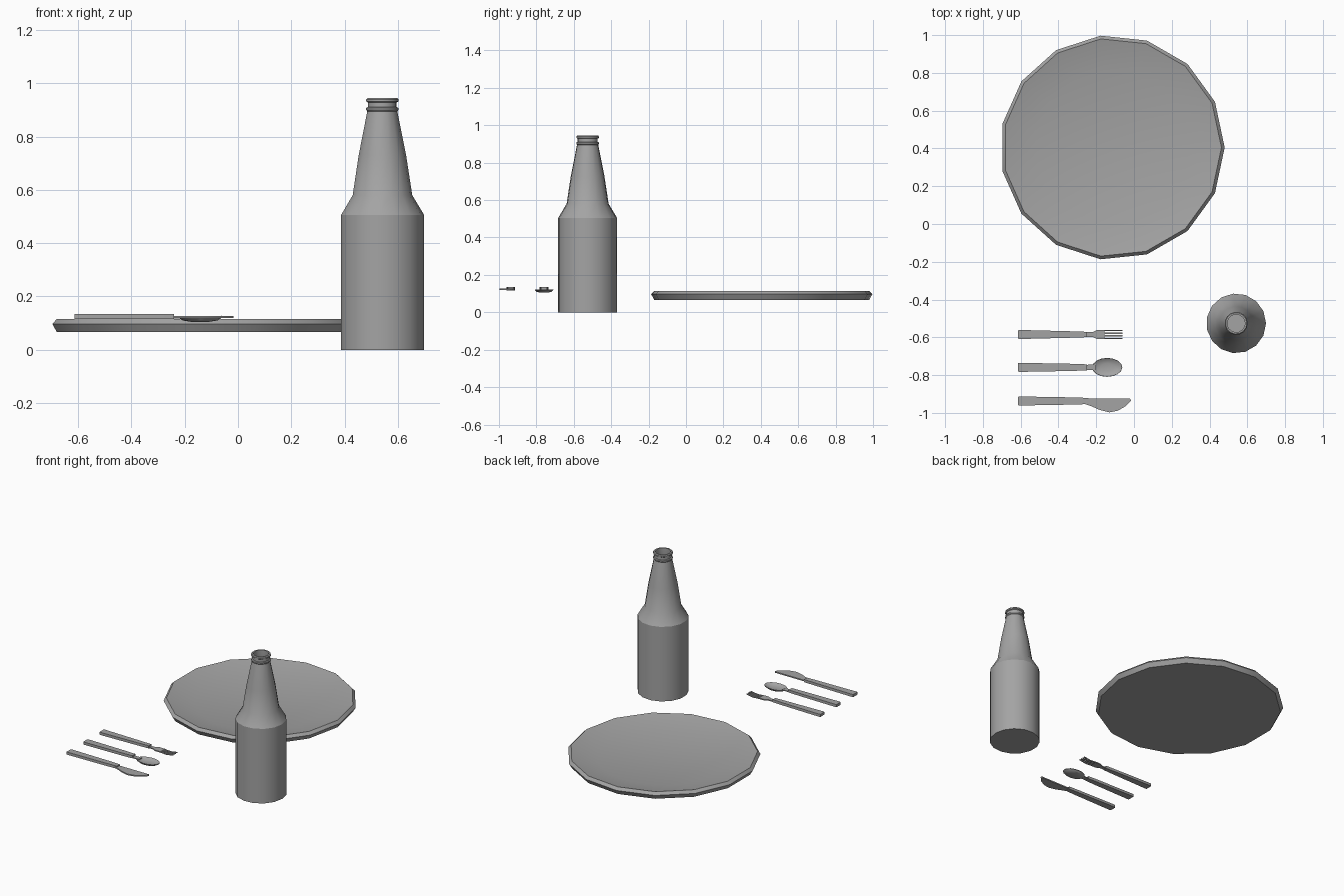
import bpy, bmesh
from math import cos, sin, pi, radians

cube = bpy.data.objects.get("Cube")
if cube:
    bpy.data.objects.remove(cube, do_unlink=True)

grey = bpy.data.materials.new("plain_grey")
grey.use_nodes = True
GREY = (0.37, 0.37, 0.37, 1)
grey.diffuse_color = GREY
grey.node_tree.nodes["Principled BSDF"].inputs["Base Color"].default_value = GREY


def finish(name, bm, location=(0, 0, 0), angle=30):
    bmesh.ops.recalc_face_normals(bm, faces=bm.faces)
    mesh = bpy.data.meshes.new(name)
    bm.to_mesh(mesh)
    bm.free()
    mesh.materials.append(grey)
    obj = bpy.data.objects.new(name, mesh)
    obj.location = location
    bpy.context.collection.objects.link(obj)
    bpy.ops.object.select_all(action='DESELECT')
    obj.select_set(True)
    bpy.context.view_layer.objects.active = obj
    bpy.ops.object.shade_smooth_by_angle(angle=radians(angle))
    return obj


def loft(name, rings, location=(0, 0, 0)):
    """Skin a list of rings and cap the first and last."""
    bm = bmesh.new()
    loops = [[bm.verts.new(p) for p in ring] for ring in rings]
    n = len(loops[0])
    for a, b in zip(loops, loops[1:]):
        for i in range(n):
            j = (i + 1) % n
            bm.faces.new((a[i], a[j], b[j], b[i]))
    bm.faces.new(loops[0])
    bm.faces.new(loops[-1])
    return finish(name, bm, location)


def ring(rx, ry, z, n):
    return [(rx * cos(2 * pi * i / n), ry * sin(2 * pi * i / n), z) for i in range(n)]


def lathe(name, profile, location, n=15):
    return loft(name, [ring(r, r, z, n) for r, z in profile], location)


def slab(name, outline, z0, z1):
    """Extrude a flat outline between two heights."""
    return loft(name, [[(x, y, z) for x, y in outline] for z in (z0, z1)])


# Plate: slanted outer edge, sloping rim, flat well
lathe("plate", [(0.578, 0.067), (0.595, 0.097), (0.578, 0.115), (0.41, 0.077)],
      (-0.115, 0.405, 0))

# Bottle: body, shoulder, tapered neck, two lips and a hollow inside
lathe("bottle", [(0.158, 0), (0.158, 0.505), (0.113, 0.58), (0.09, 0.73), (0.057, 0.895),
                 (0.061, 0.9), (0.061, 0.908), (0.054, 0.911), (0.054, 0.928),
                 (0.061, 0.932), (0.061, 0.94), (0.056, 0.945), (0.047, 0.945),
                 (0.047, 0.89), (0.08, 0.73), (0.1, 0.58), (0.145, 0.5), (0.145, 0.015)],
      (0.541, -0.526, 0))


def handle(name, y, tip_half, end):
    """Thick grip that narrows towards the neck."""
    slab(name, [(-0.613, y - 0.022), (-0.605, y - 0.024), (end - 0.08, y - tip_half - 0.003),
                (end, y - tip_half), (end, y + tip_half), (end - 0.08, y + tip_half + 0.003),
                (-0.605, y + 0.024), (-0.613, y + 0.022)], 0.116, 0.134)


# Fork: grip, neck, head and four tines dipping along their length
FORK_Y = -0.585
handle("fork_handle", FORK_Y, 0.014, -0.25)
slab("fork_head", [(-0.26, FORK_Y - 0.012), (-0.22, FORK_Y - 0.012), (-0.195, FORK_Y - 0.025),
                   (-0.155, FORK_Y - 0.025), (-0.155, FORK_Y + 0.025), (-0.195, FORK_Y + 0.025),
                   (-0.22, FORK_Y + 0.012), (-0.26, FORK_Y + 0.012)], 0.117, 0.124)
for k in range(4):
    y = FORK_Y + (k - 1.5) * 0.0143
    path = [(-0.157, 0.117), (-0.11, 0.114), (-0.062, 0.122)]
    loft(f"fork_tine_{k + 1}", [[(x, y - 0.0035, z), (x, y + 0.0035, z),
                                 (x, y + 0.0035, z + 0.006), (x, y - 0.0035, z + 0.006)]
                                for x, z in path])

# Spoon: grip, neck and a dished oval bowl
SPOON_Y = -0.759
handle("spoon_handle", SPOON_Y, 0.016, -0.25)
slab("spoon_neck", [(-0.26, SPOON_Y - 0.013), (-0.2, SPOON_Y - 0.016),
                    (-0.2, SPOON_Y + 0.016), (-0.26, SPOON_Y + 0.013)], 0.117, 0.123)
loft("spoon_bowl", [ring(a, b, z, 16) for a, b, z in
                    [(0.035, 0.022, 0.105), (0.065, 0.041, 0.11), (0.08, 0.05, 0.119),
                     (0.079, 0.049, 0.123), (0.062, 0.038, 0.115), (0.034, 0.021, 0.11)]],
     (-0.142, SPOON_Y, 0))

# Knife: grip and a blade with a rounded belly
KNIFE_Y = -0.937
handle("knife_handle", KNIFE_Y, 0.016, -0.24)
slab("knife_blade", [(-0.26, -0.925), (-0.26, -0.953), (-0.225, -0.965), (-0.18, -0.985),
                     (-0.13, -0.997), (-0.085, -0.988), (-0.045, -0.965),
                     (-0.016, -0.935), (-0.02, -0.925)], 0.119, 0.127)
